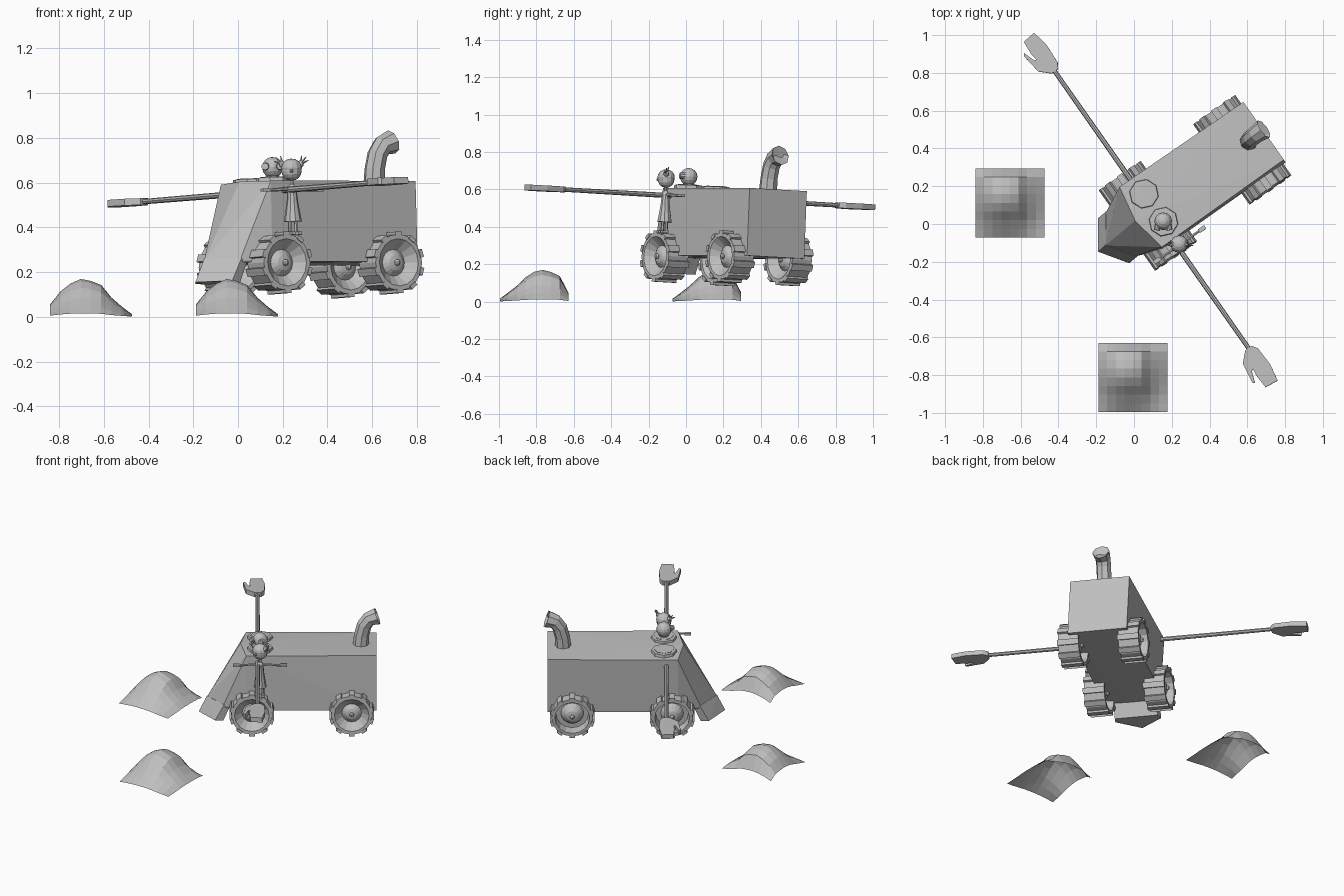
import bpy, bmesh, math
from mathutils import Matrix, Vector

if "Cube" in bpy.data.objects:
    bpy.data.objects.remove(bpy.data.objects["Cube"])

GREY = bpy.data.materials.new("plain grey")
GREY.diffuse_color = (0.52, 0.52, 0.52, 1)
GREY.use_nodes = True
GREY.node_tree.nodes["Principled BSDF"].inputs["Base Color"].default_value = GREY.diffuse_color

# vehicle frame: local x runs to the rear, y to its left side, slight roll
RIG = (Matrix.Rotation(math.radians(35), 4, 'Z') @ Matrix.Translation((0, -0.018, 0))
       @ Matrix.Rotation(math.radians(-2.7), 4, 'X'))


def finish(name, bm, frame=RIG, fix=True):
    if fix:
        bmesh.ops.recalc_face_normals(bm, faces=bm.faces[:])
    me = bpy.data.meshes.new(name)
    bm.to_mesh(me)
    bm.free()
    me.materials.append(GREY)
    ob = bpy.data.objects.new(name, me)
    ob.matrix_world = frame
    bpy.context.collection.objects.link(ob)
    return ob


def hull(name, pts):
    bm = bmesh.new()
    for p in pts:
        bm.verts.new(p)
    bmesh.ops.convex_hull(bm, input=bm.verts[:])
    bmesh.ops.dissolve_limit(bm, angle_limit=0.01, verts=bm.verts[:], edges=bm.edges[:])
    return finish(name, bm)


def tube(bm, path, radii, sides=8, caps=True):
    """Sweep a polygon ring along a path of points."""
    path = [Vector(p) for p in path]
    rings = []
    for i, p in enumerate(path):
        d = (path[min(i + 1, len(path) - 1)] - path[max(i - 1, 0)]).normalized()
        a = d.cross(Vector((0, 1, 0)) if abs(d.y) < 0.9 else Vector((1, 0, 0))).normalized()
        b = d.cross(a)
        rings.append([bm.verts.new(p + radii[i] * (a * math.cos(k * math.tau / sides) + b * math.sin(k * math.tau / sides)))
                      for k in range(sides)])
    for r, q in zip(rings, rings[1:]):
        for k in range(sides):
            bm.faces.new((r[k], r[(k + 1) % sides], q[(k + 1) % sides], q[k]))
    if caps:
        bm.faces.new(rings[0])
        bm.faces.new(rings[-1])


def ball(bm, c, r, u=12, v=8, scale=(1, 1, 1)):
    bmesh.ops.create_uvsphere(bm, u_segments=u, v_segments=v, radius=r,
                              matrix=Matrix.Translation(c) @ Matrix.Diagonal((*scale, 1)))


def box(bm, c, size, rot=Matrix()):
    bmesh.ops.create_cube(bm, size=1, matrix=Matrix.Translation(c) @ rot @ Matrix.Diagonal((*size, 1)))


# body with a pointed sloping hood
pts = [(0.015, 0, 0.605), (-0.19, 0, 0.25), (-0.17, 0, 0.235)]
for s in (-1, 1):
    pts += [(0.05, s * 0.195, 0.60), (0.845, s * 0.187, 0.60), (0.845, s * 0.187, 0.238),
            (0.05, s * 0.19, 0.238), (-0.09, s * 0.14, 0.25), (-0.08, s * 0.14, 0.238)]
hull("body", pts)

# plough block under the hood
pts = [(-0.19, 0, 0.258), (-0.24, 0, 0.155)]
for s in (-1, 1):
    pts += [(-0.085, s * 0.145, 0.258), (-0.14, s * 0.145, 0.155),
            (-0.05, s * 0.135, 0.24), (-0.09, s * 0.135, 0.15)]
hull("plough", pts)

# wheels: lathed rim with recessed dome hub, plus tread bars
HALF = [(0, 0.05), (0.035, 0.042), (0.06, 0.022), (0.07, 0.0), (0.1, 0.0), (0.106, 0.064), (0.127, 0.064)]
PROFILE = HALF + [(r, -w) for r, w in reversed(HALF) if w > 0]
N = 16
for end, x in (("front", 0.085), ("rear", 0.695)):
    for side, y in (("right", -0.19), ("left", 0.19)):
        bm = bmesh.new()
        vs = [bm.verts.new((r, w, 0)) for r, w in PROFILE]
        es = [bm.edges.new(p) for p in zip(vs, vs[1:])]
        bmesh.ops.spin(bm, geom=vs + es, cent=(0, 0, 0), axis=(0, 1, 0), angle=math.tau, steps=N)
        bmesh.ops.remove_doubles(bm, verts=bm.verts[:], dist=0.0005)
        for s in (-1, 1):
            ball(bm, (0, s * 0.052, 0), 0.014, 8, 6)
        for k in range(10):
            R = Matrix.Rotation(k * math.tau / 10, 4, 'Y')
            box(bm, R @ Vector((0, 0, 0.128)), (0.035, 0.136, 0.018), R)
        bmesh.ops.translate(bm, verts=bm.verts[:], vec=(x, y, 0.232))
        finish(f"{end}_{side}_wheel", bm)

# two round hatches on the roof
for name, y in (("left", 0.09), ("right", -0.09)):
    bm = bmesh.new()
    tube(bm, [(0.135, y, 0.595), (0.135, y, 0.618), (0.135, y, 0.622), (0.135, y, 0.606)],
         [0.08, 0.076, 0.058, 0.055], 8)
    finish(f"{name}_hatch", bm)

# exhaust pipe, bent towards the rear with an open flared mouth
bm = bmesh.new()
tube(bm, [(0.75, 0, 0.58), (0.755, 0, 0.66), (0.772, 0, 0.725), (0.80, 0, 0.765), (0.852, 0, 0.783), (0.82, 0, 0.772)],
     [0.05, 0.046, 0.046, 0.047, 0.055, 0.036], 8)
finish("exhaust_pipe", bm)

# long arms with flat mitten hands
MITTEN = [(-0.02, 0.895), (0.02, 0.895), (0.04, 0.925), (0.045, 1.03), (0.028, 1.125), (-0.045, 1.117),
          (-0.05, 1.04), (-0.045, 1.0), (-0.056, 1.005), (-0.078, 1.068), (-0.088, 1.055), (-0.072, 0.945)]
for side, s in (("right", -1), ("left", 1)):
    bm = bmesh.new()
    tube(bm, [(0.12, s * 0.17, 0.558), (0.12, s * 0.91, 0.558)], [0.014, 0.012], 8)
    f = bm.faces.new([bm.verts.new((0.12 + a, s * b, 0.543)) for a, b in MITTEN])
    ext = bmesh.ops.extrude_face_region(bm, geom=[f])["geom"]
    bmesh.ops.translate(bm, verts=[v for v in ext if isinstance(v, bmesh.types.BMVert)], vec=(0, 0, 0.03))
    finish(f"{side}_arm", bm)

# driver's head with goggles, in the right hatch, looking to the front of the scene
HX, HY, HZ = 0.135, -0.09, 0.664
turn = Matrix.Rotation(math.radians(-35), 4, 'Z')
bm = bmesh.new()
ball(bm, (HX, HY, HZ), 0.047)
tube(bm, [(HX, HY, 0.6), (HX, HY, 0.64)], [0.035, 0.025], 8)
for s in (-1, 1):
    a = Vector((HX, HY, HZ + 0.004))
    tube(bm, [a + turn @ Vector((s * 0.028, -0.02, 0)), a + turn @ Vector((s * 0.034, -0.048, 0))], [0.019, 0.016], 10)
finish("driver", bm)

# passenger standing on the front right wheel, arms spread
PX, PY = 0.135, -0.237
bm = bmesh.new()
tube(bm, [(PX, PY, 0.415), (PX, PY, 0.50), (PX, PY, 0.565), (PX, PY, 0.58)], [0.04, 0.026, 0.02, 0.012], 10)
finish("passenger_dress", bm)
bm = bmesh.new()
for s in (-1, 1):
    tube(bm, [(PX + s * 0.018, PY, 0.365), (PX + s * 0.016, PY, 0.43)], [0.009, 0.009], 6)
    box(bm, (PX + s * 0.018, PY - 0.01, 0.362), (0.02, 0.04, 0.014))
    tube(bm, [(PX, PY, 0.562), (PX + s * 0.13, PY, 0.556)], [0.009, 0.007], 6)
    box(bm, (PX + s * 0.145, PY, 0.556), (0.04, 0.022, 0.012))
finish("passenger_limbs", bm)
bm = bmesh.new()
ball(bm, (PX, PY, 0.642), 0.044, scale=(1.05, 1.0, 1.0))
tube(bm, [(PX, PY, 0.57), (PX, PY, 0.61)], [0.009, 0.009], 6)
ball(bm, Vector((PX, PY, 0.64)) + turn @ Vector((0, -0.045, 0)), 0.008, 6, 4)
finish("passenger_head", bm)
bm = bmesh.new()
ball(bm, (PX, PY, 0.655), 0.044, scale=(1.08, 1.04, 0.95))
for s in (-1, 1):
    c = Vector((PX, PY, 0.672)) + turn @ Vector((s * 0.04, 0.0, 0))
    ball(bm, c, 0.016, 8, 6)
    for k in range(3):
        d = turn @ Vector((s * (0.2 + 0.4 * k), 0.3 - 0.3 * k, 1 - 0.3 * k)).normalized()
        tube(bm, [c, c + d * 0.04], [0.008, 0.002], 5)
finish("passenger_hair", bm)

# two dirt mounds: sheets shaped by two height profiles
FX = [(-0.18, 0.055), (-0.12, 0.135), (-0.04, 0.17), (0.04, 0.148), (0.1, 0.075), (0.18, 0.012)]
FY = [(-0.185, 0.015), (-0.1, 0.08), (-0.02, 0.16), (0.06, 0.178), (0.15, 0.135), (0.185, 0.045)]


def lerp(table, v):
    v = min(max(v, table[0][0]), table[-1][0])
    for (a, p), (b, q) in zip(table, table[1:]):
        if v <= b:
            return p + (q - p) * (v - a) / (b - a)


for name, cx, cy in (("left_mound", -0.657, 0.112), ("front_mound", -0.005, -0.812)):
    bm = bmesh.new()
    bmesh.ops.create_grid(bm, x_segments=8, y_segments=8, size=0.183)
    for v in bm.verts:
        v.co.z = lerp(FX, v.co.x) * lerp(FY, v.co.y) / 0.173
    finish(name, bm, Matrix.Translation((cx, cy, 0)), fix=False)
